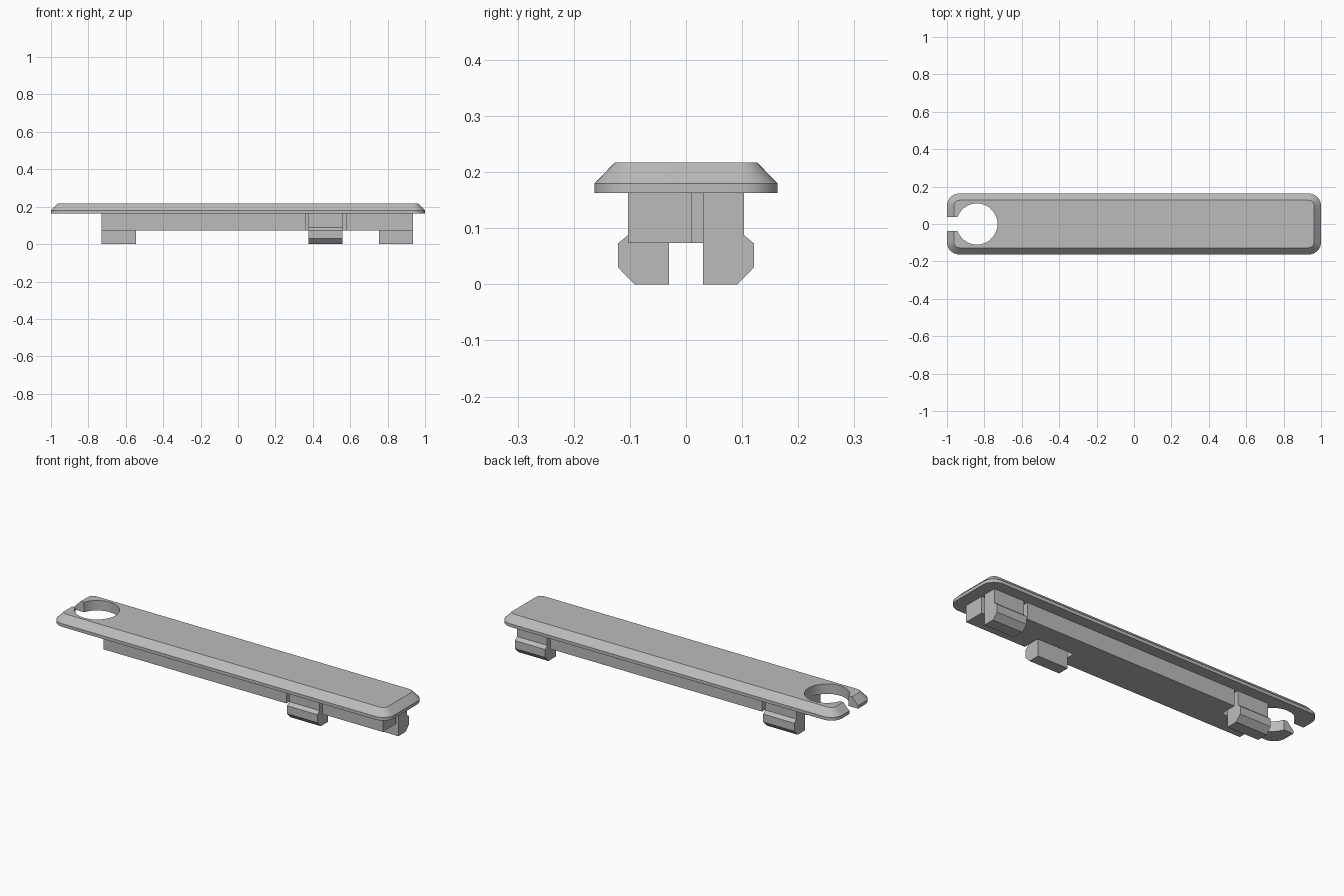
import bpy, bmesh, math

if "Cube" in bpy.data.objects:
    bpy.data.objects.remove(bpy.data.objects["Cube"])

grey = bpy.data.materials.new("light grey plastic")
grey.diffuse_color = (0.5, 0.5, 0.5, 1)
grey.use_nodes = True
grey.node_tree.nodes["Principled BSDF"].inputs["Base Color"].default_value = grey.diffuse_color


def loft(name, rings):
    """Closed solid through rings of equal point count."""
    bm = bmesh.new()
    loops = [[bm.verts.new(p) for p in ring] for ring in rings]
    n = len(loops[0])
    bm.faces.new(loops[0])
    bm.faces.new(loops[-1])
    for a, b in zip(loops, loops[1:]):
        for i in range(n):
            j = (i + 1) % n
            bm.faces.new((a[i], a[j], b[j], b[i]))
    bmesh.ops.recalc_face_normals(bm, faces=bm.faces)
    mesh = bpy.data.meshes.new(name)
    bm.to_mesh(mesh)
    bm.free()
    mesh.materials.append(grey)
    obj = bpy.data.objects.new(name, mesh)
    bpy.context.collection.objects.link(obj)
    return obj


def activate(obj):
    bpy.ops.object.select_all(action='DESELECT')
    obj.select_set(True)
    bpy.context.view_layer.objects.active = obj


def rounded_rect(hx, hy, r, z, seg=8):
    pts = []
    for k, (sx, sy) in enumerate([(1, 1), (-1, 1), (-1, -1), (1, -1)]):
        for i in range(seg + 1):
            a = (k + i / seg) * math.pi / 2
            pts.append((sx * (hx - r) + r * math.cos(a),
                        sy * (hy - r) + r * math.sin(a), z))
    return pts


def cut(obj, cutter):
    activate(obj)
    mod = obj.modifiers.new("cut", 'BOOLEAN')
    mod.operation = 'DIFFERENCE'
    mod.solver = 'EXACT'
    mod.object = cutter
    bpy.ops.object.modifier_apply(modifier=mod.name)
    bpy.data.objects.remove(cutter)


# Bevelled cap with rounded corners
cap = loft("cap", [rounded_rect(1, 0.163, 0.066, 0.163),
                   rounded_rect(1, 0.163, 0.066, 0.18),
                   rounded_rect(0.963, 0.127, 0.03, 0.217)])

# Round cable hole and its open slot at the left end
circle = [(-0.84 + 0.11 * math.cos(a), 0.11 * math.sin(a))
          for a in (math.tau * i / 48 for i in range(48))]
slot = [(-1.1, -0.037), (-0.9, -0.037), (-0.9, 0.037), (-1.1, 0.037)]
for name, outline in (("hole_cutter", circle), ("slot_cutter", slot)):
    cut(cap, loft(name, [[(x, y, z) for x, y in outline] for z in (0.1, 0.3)]))
activate(cap)
bpy.ops.object.shade_smooth_by_angle()

# Body under the cap, with a notch around each clip
body_outline = [(-0.73, -0.103),
                (0.36, -0.103), (0.36, -0.01), (0.577, -0.01), (0.577, -0.103),
                (0.935, -0.103), (0.935, 0.01),
                (0.735, 0.01), (0.735, 0.103),
                (-0.525, 0.103), (-0.525, 0.01), (-0.73, 0.01)]
loft("body", [[(x, y, z) for x, y in body_outline] for z in (0.074, 0.163)])

# Snap clips with a barbed outer edge
clip_profile = [(0.03, 0), (0.092, 0), (0.121, 0.03), (0.121, 0.073),
                (0.103, 0.088), (0.103, 0.163), (0.03, 0.163)]
for name, x0, x1, side in (("front_clip", 0.378, 0.558, -1),
                           ("back_right_clip", 0.755, 0.935, 1),
                           ("back_left_clip", -0.73, -0.545, 1)):
    loft(name, [[(x, side * y, z) for y, z in clip_profile] for x in (x0, x1)])
